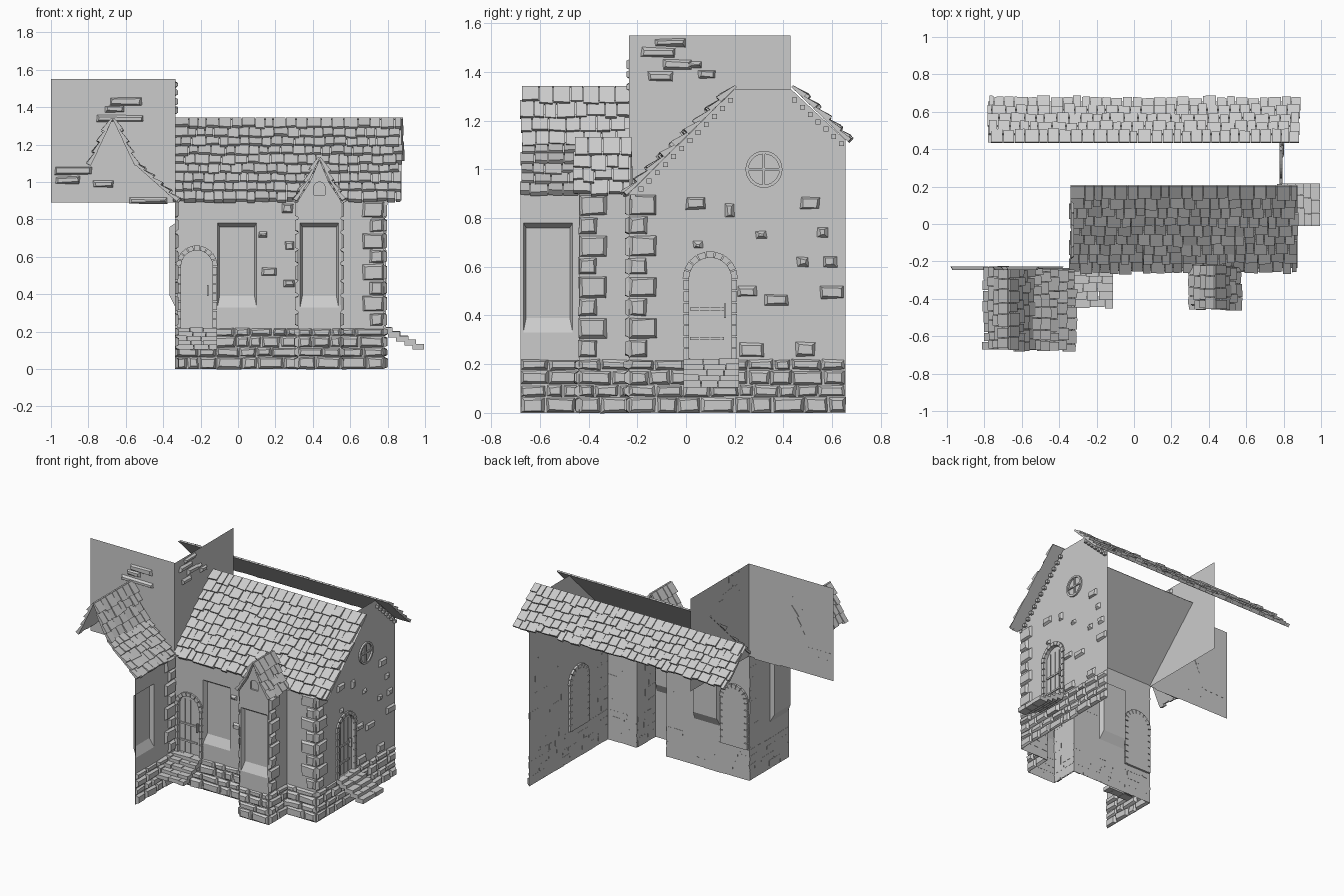
import bpy, bmesh, math, random
from mathutils import Matrix, Vector

random.seed(4)
rnd = random.uniform
if "Cube" in bpy.data.objects:
    bpy.data.objects.remove(bpy.data.objects["Cube"])

stone_grey = bpy.data.materials.new("stone_grey")
stone_grey.use_nodes = True
GREY = (0.6, 0.6, 0.6, 1)
stone_grey.diffuse_color = GREY
stone_grey.node_tree.nodes["Principled BSDF"].inputs["Base Color"].default_value = GREY

X, Y, Z = Vector((1, 0, 0)), Vector((0, 1, 0)), Vector((0, 0, 1))


def frame(origin, u, v=Z):
    """Local axes: u along the surface, v up it, n out of it."""
    u, v = u.normalized(), v.normalized()
    m = Matrix((u, v, u.cross(v))).transposed().to_4x4()
    m.translation = origin
    return m


def finish(name, bm, m):
    mesh = bpy.data.meshes.new(name)
    bm.to_mesh(mesh)
    bm.free()
    mesh.materials.append(stone_grey)
    ob = bpy.data.objects.new(name, mesh)
    bpy.context.collection.objects.link(ob)
    ob.matrix_world = m
    return ob


def hexa(bm, base, top):
    """Block from two four-point loops."""
    a, b = [[bm.verts.new(p) for p in loop] for loop in (base, top)]
    bm.faces.new(b)
    bm.faces.new(a[::-1])
    for i in range(4):
        j = (i + 1) % 4
        bm.faces.new((a[i], a[j], b[j], b[i]))


def rect(u0, u1, v0, v1, n=0.0, jit=0.0):
    return [(u + rnd(-jit, jit), v + rnd(-jit, jit), n)
            for u, v in ((u0, v0), (u1, v0), (u1, v1), (u0, v1))]


def box(bm, u0, u1, v0, v1, n0, n1):
    hexa(bm, rect(u0, u1, v0, v1, n0), rect(u0, u1, v0, v1, n1))


def stone(bm, u, v, w, h, d=0.015):
    """Rough stone with a chamfered face, centred at u, v."""
    u0, u1, v0, v1 = u - w / 2, u + w / 2, v - h / 2, v + h / 2
    hexa(bm, rect(u0, u1, v0, v1, -0.002, 0.004),
         rect(u0 + .012, u1 - .012, v0 + .01, v1 - .01, d, 0.004))


def arch(u0, u1, v0, spring, n=0.0):
    r, c = (u1 - u0) / 2, (u0 + u1) / 2
    pts = [(u0, v0, n), (u1, v0, n)]
    return pts + [(c + r * math.cos(math.pi * i / 10), spring + r * math.sin(math.pi * i / 10), n)
                  for i in range(11)]


def wall(name, m, outline, recesses=()):
    """Flat wall sheet; each recess is a pair of outer and inner loops."""
    bm = bmesh.new()
    edges = []

    def loop(points):
        vs = [bm.verts.new((*p, 0)[:3]) for p in points]
        return vs, [bm.edges.new((vs[i - 1], vs[i])) for i in range(len(vs))]
    edges += loop(outline)[1]
    pairs = []
    for outer, inner in recesses:
        vs, es = loop(outer)
        edges += es
        pairs.append((vs, inner))
    bmesh.ops.triangle_fill(bm, use_beauty=True, edges=edges, normal=(0, 0, 1))
    for vs, inner in pairs:
        pane = [bm.verts.new(p) for p in inner]
        bm.faces.new(pane)
        for i in range(len(vs)):
            bm.faces.new((vs[i - 1], vs[i], pane[i], pane[i - 1]))
    return finish(name, bm, m)


def window(u0, u1, v0=0.33, v1=0.78):
    return rect(u0, u1, v0, v1), rect(u0 + .012, u1 - .012, v0 + .06, v1 - .02, -.03)


def doorway(u0, u1):
    return arch(u0, u1, .22, .55), arch(u0, u1, .22, .55, -.015)


def stones(name, m, spots):
    bm = bmesh.new()
    for s in spots:
        stone(bm, *s)
    return finish(name, bm, m)


def plinth(name, m, length):
    """Random coursed stones along the foot of a wall."""
    bm = bmesh.new()
    v = 0
    for h in (.065, .05, .06, .045):
        u = 0
        while u < length - .01:
            w = min(rnd(.06, .14), length - u)
            if length - u - w < .04:
                w = length - u
            stone(bm, u + w / 2, v + h / 2, w - .004, h - .003, rnd(.01, .022))
            u += w
        v += h
    finish(name, bm, m)


def quoins(name, m, length, at_end=False):
    spots = []
    for i in range(8):
        w, h = ((.115, .085) if i % 2 else (.075, .07))
        spots.append((length - w / 2 if at_end else w / 2, .265 + i * .084, w, h, .016))
    stones(name, m, spots)


def roof(name, foot, u, length, rise):
    """Sheet with overlapping rows of uneven shingles."""
    rise = Vector(rise)
    slope = rise.length
    bm = bmesh.new()
    bm.faces.new([bm.verts.new(p) for p in rect(0, length, 0, slope)])
    rows = max(2, round(slope / .066))
    p = slope / rows
    for r in range(rows):
        a = rnd(-.012, 0)
        while a < length - .015:
            b = min(a + rnd(.042, .078), length + rnd(-.005, .008))
            lo, hi = r * p - rnd(0, .018), (r + 1) * p + .004
            t = rnd(.02, .032)
            tilt = rnd(-.005, .005)
            hexa(bm, [(a, lo, .002), (b - .004, lo + tilt, .002), (b - .004, hi, 0), (a, hi, 0)],
                 [(a, lo, t), (b - .004, lo + tilt, t), (b - .004, hi, .01), (a, hi, .01)])
            a = b
    finish(name, bm, frame(foot, u, rise))


def door_dressing(name, m, u0, u1):
    """Voussoirs, jamb stones, planks, hinges and handle."""
    bm = bmesh.new()
    r, c = (u1 - u0) / 2, (u0 + u1) / 2
    for i in range(9):
        a0, a1 = math.pi * (i + .06) / 9, math.pi * (i + .94) / 9
        quad = [(c + q * math.cos(a), .55 + q * math.sin(a))
                for q, a in ((r, a0), (r + .026, a0), (r + .026, a1), (r, a1))]
        hexa(bm, [(*q, -.015) for q in quad], [(*q, .012) for q in quad])
    for i in range(7):
        v = .222 + i * .047
        for side in (u0 - .022, u1):
            box(bm, side, side + .022, v, v + .042, -.015, .012)
    for i in range(1, 4):
        u = u0 + (u1 - u0) * i / 4
        box(bm, u - .002, u + .002, .22, .6, -.015, -.011)
    for v in (.3, .42):
        box(bm, u0 + .005, u1 - .03, v, v + .012, -.015, -.007)
    box(bm, u1 - .03, u1 - .022, .39, .45, -.015, .004)
    finish(name, bm, m)


def stairs(name, m, u0, u1):
    bm = bmesh.new()
    for i in range(5):
        top, n = .222 - i * .022, .043 * i
        u = u0
        while u < u1 - .01:
            w = u1 - u if u1 - u < .11 else rnd(.06, .1)
            box(bm, u, u + w - .003, top - .03, top + rnd(-.004, .003), max(n - .02, 0), n + .043 + rnd(-.006, .004))
            u += w
    finish(name, bm, m)


# Wall frames
front = frame((-.335, -.235, 0), X)
right = frame((.78, -.235, 0), Y)
wing = frame((-.335, -.68, 0), Y)
bay = frame((.32, -.44, 0), X)
bay_right = frame((.55, -.44, 0), Y)
bay_left = frame((.32, -.235, 0), -Y)
front_right = frame((.55, -.235, 0), X)
tower_front = frame((-1, -.23, 0), X)
tower_side = frame((-.335, -.235, 0), Y)

# Wall sheets
wall("front_wall", front, [(0, 0), (.655, 0), (.655, .9), (0, .9)],
     [doorway(.03, .2), window(.225, .435)])
wall("front_wall_right", front_right, [(0, 0), (.23, 0), (.23, .9), (0, .9)])
wall("right_gable_wall", right,
     [(0, 0), (.89, 0), (.89, 1.12), (.665, 1.33), (.435, 1.33), (0, .9)], [doorway(.247, .422)])
wall("wing_wall", wing, [(0, 0), (.445, 0), (.445, .9), (0, .9)], [window(.012, .215)])
wall("bay_front_wall", bay, [(0, 0), (.23, 0), (.23, .9), (.165, 1.0), (.115, 1.12), (.065, 1.0), (0, .9)],
     [window(.012, .218), (arch(.085, .145, .93, .97), arch(.085, .145, .93, .97, -.012))])
for name, m in (("bay_right_wall", bay_right), ("bay_left_wall", bay_left)):
    wall(name, m, [(0, 0), (.205, 0), (.205, .9), (0, .9)])
wall("tower_front_wall", tower_front, [(0, .89), (.665, .89), (.665, 1.55), (0, 1.55)])
wall("tower_side_wall", tower_side, [(0, .89), (.665, .89), (.665, 1.55), (0, 1.55)])

# Plinths and corner stones
for name, m, length in (("front", front, .655), ("front_right", front_right, .23), ("right", right, .89),
                        ("wing", wing, .445), ("bay", bay, .23), ("bay_right", bay_right, .205),
                        ("bay_left", bay_left, .205)):
    plinth(name + "_plinth", m, length)
quoins("front_quoins", front_right, .23, True)
quoins("right_quoins", right, .89)
quoins("bay_right_quoins", bay_right, .205)
quoins("bay_left_quoins", bay_left, .205, True)
quoins("wing_quoins", wing, .445, True)

# Scattered wall stones
stones("front_wall_stones", front, [(.6, .86, .06, .05), (.47, .72, .05, .03), (.61, .66, .05, .05),
                                    (.5, .52, .08, .045), (.61, .46, .06, .04)])
stones("right_wall_stones", right, [
    (.275, .86, .08, .05), (.415, .83, .04, .06), (.745, .86, .08, .05), (.545, .73, .045, .035),
    (.795, .74, .045, .04), (.285, .69, .04, .03), (.715, .62, .05, .04), (.825, .62, .06, .045),
    (.485, .5, .08, .045), (.605, .465, .1, .045), (.835, .495, .1, .05), (.505, .26, .1, .06),
    (.725, .26, .08, .06)])
stones("tower_front_stones", tower_front, [(.4, 1.43, .17, .045), (.34, 1.39, .1, .035), (.37, 1.34, .25, .035),
                                           (.12, 1.06, .2, .045), (.09, 1.01, .13, .04), (.28, .99, .11, .04),
                                           (.52, .9, .2, .03)])
stones("tower_side_stones", tower_side, [(.17, 1.52, .13, .035), (.12, 1.48, .14, .04), (.2, 1.43, .12, .04),
                                         (.13, 1.38, .1, .04), (.32, 1.39, .07, .035), (.25, 1.43, .1, .03)])

# Doors and steps
door_dressing("front_door", front, .03, .2)
door_dressing("side_door", right, .247, .422)
stairs("front_steps", front, .003, .225)
stairs("side_steps", right, .225, .455)

# Round window with cross bars
bm = bmesh.new()
for i in range(24):
    a, b = math.tau * i / 24, math.tau * (i + 1) / 24
    quad = [(.555 + q * math.cos(t), 1.0 + q * math.sin(t)) for q, t in ((.063, a), (.076, a), (.076, b), (.063, b))]
    hexa(bm, [(*q, 0) for q in quad], [(*q, .012) for q in quad])
box(bm, .55, .56, .935, 1.065, 0, .009)
box(bm, .49, .62, .995, 1.005, 0, .009)
finish("round_window", bm, right)

# Small blocks under the gable edges
for name, foot, along, count in (("front", (0, .9), (.435, .43), 13), ("back", (.89, 1.12), (-.225, .21), 7)):
    bm = bmesh.new()
    for i in range(count):
        t = (i + .5) / count
        u, v = foot[0] + along[0] * t, foot[1] + along[1] * t - .03
        box(bm, u - .01, u + .01, v - .01, v + .01, 0, .02)
    finish(name + "_gable_blocks", bm, right)

# Roofs
roof("main_roof_front", (-.335, -.235, .9), X, 1.21, (0, .44, .435))
roof("main_roof_back", (.88, .655, 1.12), -X, 1.66, (0, -.22, .215))
roof("wing_roof_lower", (-.335, -.67, .9), Y, .435, (-.225, 0, .2))
roof("wing_roof_upper", (-.56, -.67, 1.1), Y, .435, (-.11, 0, .235))
roof("wing_roof_left", (-.78, -.235, 1.1), -Y, .435, (.11, 0, .235))
for side, u, y in ((1, Y, -.455), (-1, -Y, -.225)):
    roof("bay_roof_lower", (.435 + side * .118, y, .9), u, .23, (-side * .063, 0, .105))
    roof("bay_roof_upper", (.435 + side * .055, y, 1.005), u, .23, (-side * .055, 0, .12))
